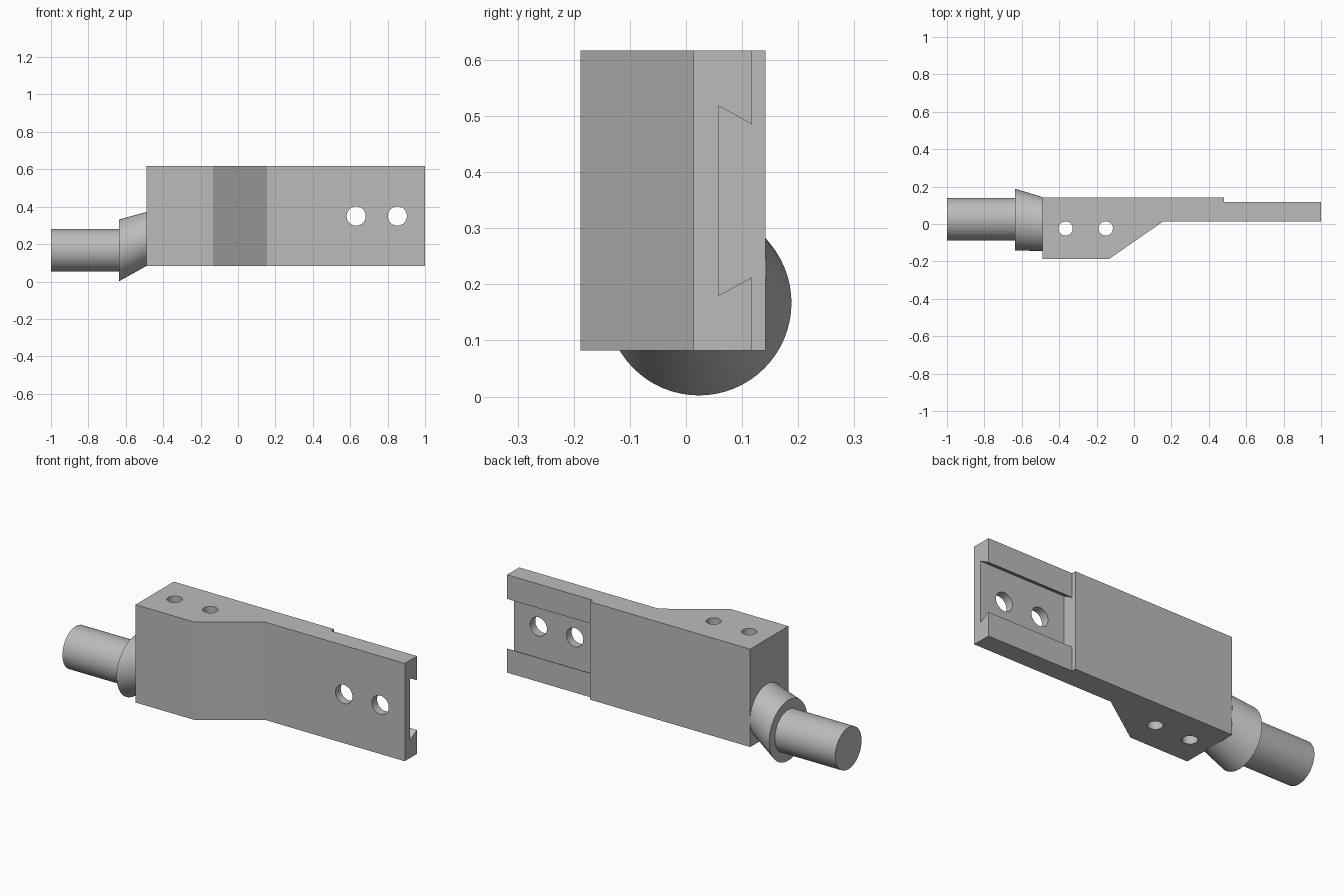
import bpy, bmesh, math
from mathutils import Vector

if "Cube" in bpy.data.objects:
    bpy.data.objects.remove(bpy.data.objects["Cube"])

steel = bpy.data.materials.new("light grey steel")
steel.diffuse_color = (0.50, 0.50, 0.50, 1)
steel.use_nodes = True
steel.node_tree.nodes["Principled BSDF"].inputs["Base Color"].default_value = steel.diffuse_color


def make_loft(name, ring_a, ring_b, hide=False):
    """Closed solid between two rings of equal point count."""
    bm = bmesh.new()
    a = [bm.verts.new(p) for p in ring_a]
    b = [bm.verts.new(p) for p in ring_b]
    bm.faces.new(a)
    bm.faces.new(b)
    n = len(a)
    for i in range(n):
        j = (i + 1) % n
        bm.faces.new((a[i], a[j], b[j], b[i]))
    bmesh.ops.recalc_face_normals(bm, faces=bm.faces)
    me = bpy.data.meshes.new(name)
    bm.to_mesh(me)
    bm.free()
    ob = bpy.data.objects.new(name, me)
    bpy.context.collection.objects.link(ob)
    me.materials.append(steel)
    ob.hide_render = hide
    return ob


def circle(center, radius, axis, n=64):
    """Ring of points around a centre, facing the given axis index."""
    u, v = (axis + 1) % 3, (axis + 2) % 3
    pts = []
    for i in range(n):
        p = Vector(center)
        p[u] += radius * math.cos(2 * math.pi * i / n)
        p[v] += radius * math.sin(2 * math.pi * i / n)
        pts.append(p)
    return pts


def smooth(ob):
    bpy.ops.object.select_all(action='DESELECT')
    ob.select_set(True)
    bpy.context.view_layer.objects.active = ob
    bpy.ops.object.shade_smooth_by_angle(angle=math.radians(25))


# Holder body: plan profile extruded upwards
plan = [(-0.488, -0.188), (-0.135, -0.188), (0.155, 0.013), (1, 0.013),
        (1, 0.118), (0.482, 0.118), (0.482, 0.142), (-0.488, 0.142)]
body = make_loft("holder_body", [(x, y, 0.082) for x, y in plan],
                 [(x, y, 0.617) for x, y in plan])

# Dovetail slot on the back of the thin end
slot = [(0.058, 0.180), (0.118, 0.213), (0.20, 0.213),
        (0.20, 0.485), (0.118, 0.485), (0.058, 0.518)]
cutters = [make_loft("slot_cutter", [(0.482, y, z) for y, z in slot],
                     [(1.05, y, z) for y, z in slot], True)]

# Screw holes through the plate and through the thick block
for x in (0.632, 0.852):
    cutters.append(make_loft("plate_hole_cutter", circle((x, -0.1, 0.35), 0.051, 1),
                             circle((x, 0.3, 0.35), 0.051, 1), True))
for x in (-0.366, -0.151):
    cutters.append(make_loft("block_hole_cutter", circle((x, -0.024, 0), 0.038, 2),
                             circle((x, -0.024, 0.7), 0.038, 2), True))

bpy.context.view_layer.objects.active = body
for c in cutters:
    m = body.modifiers.new("cut", 'BOOLEAN')
    m.operation = 'DIFFERENCE'
    m.solver = 'EXACT'
    m.object = c
    bpy.ops.object.modifier_apply(modifier=m.name)
for c in cutters:
    bpy.data.objects.remove(c, do_unlink=True)
smooth(body)

# Skewed collar between block and shank
collar = make_loft("tapered_collar", circle((-0.635, 0.023, 0.167), 0.165, 0),
                   circle((-0.488, 0.0, 0.228), 0.144, 0))
smooth(collar)

# Round shank
shank = make_loft("shank", circle((-1, 0.025, 0.167), 0.114, 0),
                  circle((-0.625, 0.025, 0.167), 0.114, 0))
smooth(shank)
